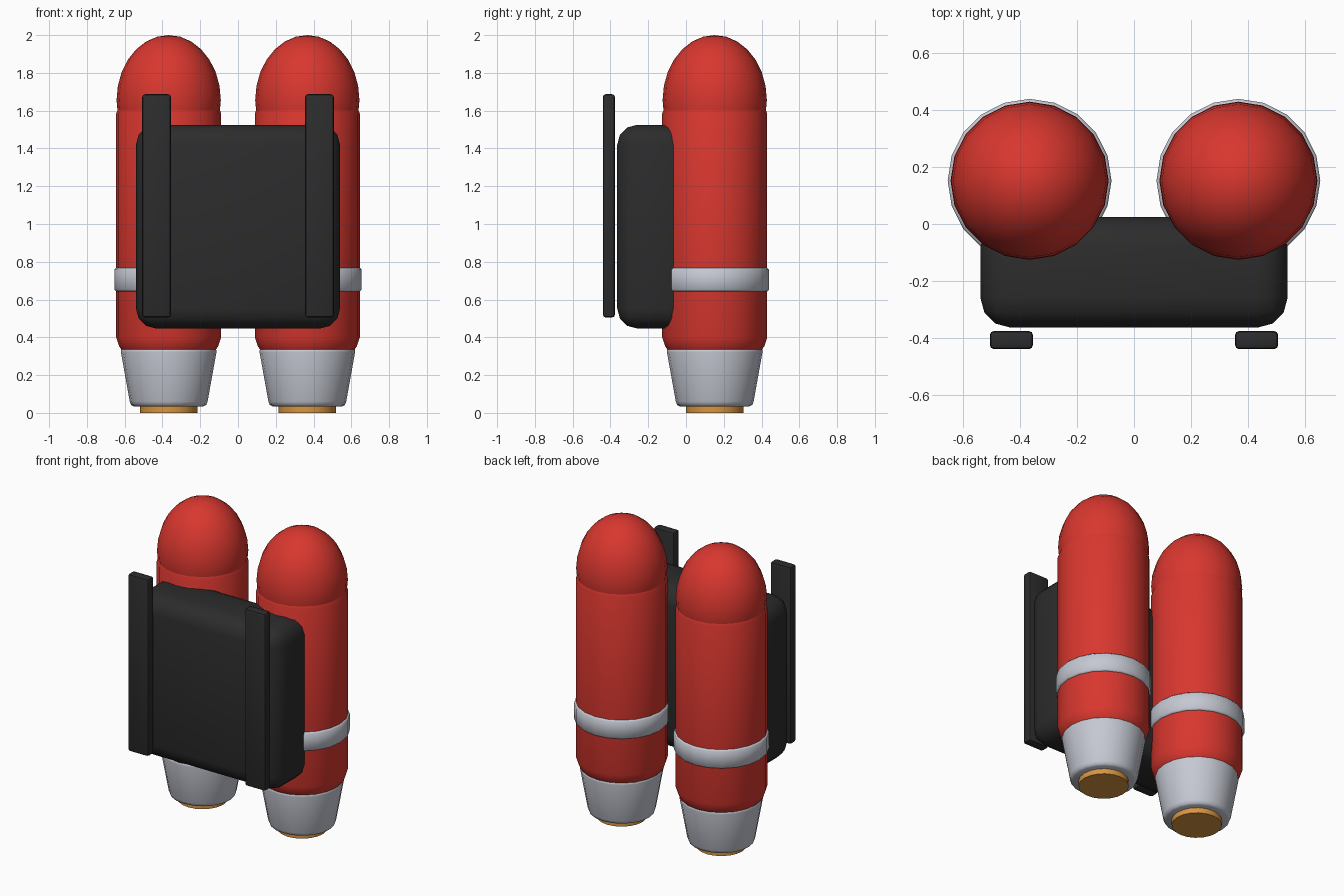
import bpy, bmesh, math

if "Cube" in bpy.data.objects:
    bpy.data.objects.remove(bpy.data.objects["Cube"])

TX, TY, SIDES = 0.367, 0.152, 20   # tank centre and side count


def material(name, rgb):
    m = bpy.data.materials.new(name)
    m.diffuse_color = (*rgb, 1)
    m.use_nodes = True
    m.node_tree.nodes["Principled BSDF"].inputs["Base Color"].default_value = m.diffuse_color
    return m


red = material("red paint", (0.69, 0.038, 0.028))
silver = material("silver metal", (0.56, 0.58, 0.65))
black = material("black rubber", (0.025, 0.025, 0.025))
amber = material("amber glow", (0.68, 0.30, 0.055))


def finish(name, bm, mat, angle=40):
    bmesh.ops.recalc_face_normals(bm, faces=bm.faces)
    me = bpy.data.meshes.new(name)
    bm.to_mesh(me)
    bm.free()
    ob = bpy.data.objects.new(name, me)
    bpy.context.collection.objects.link(ob)
    me.materials.append(mat)
    bpy.ops.object.select_all(action='DESELECT')
    ob.select_set(True)
    bpy.context.view_layer.objects.active = ob
    bpy.ops.object.shade_smooth_by_angle(angle=math.radians(angle))
    return ob


def lathe(name, profile, x, mat, angle=40):
    """Closed turned solid from (radius, z) points, capped at both ends."""
    bm = bmesh.new()
    rings = []
    for r, z in profile:
        rings.append([bm.verts.new((x + r * math.cos(2 * math.pi * i / SIDES),
                                    TY + r * math.sin(2 * math.pi * i / SIDES), z))
                      for i in range(SIDES)])
    for a, b in zip(rings, rings[1:]):
        for i in range(SIDES):
            j = (i + 1) % SIDES
            bm.faces.new((a[i], a[j], b[j], b[i]))
    bm.faces.new(rings[0])
    bm.faces.new(rings[-1])
    return finish(name, bm, mat, angle)


def box(name, lo, hi, bevel, segments, mat):
    bm = bmesh.new()
    bmesh.ops.create_cube(bm, size=1)
    for v in bm.verts:
        v.co = [(l + h) / 2 + c * (h - l) for l, h, c in zip(lo, hi, v.co)]
    bmesh.ops.bevel(bm, geom=bm.edges[:], offset=bevel, segments=segments,
                    profile=0.5, affect='EDGES')
    return finish(name, bm, mat)


for side, s in (("left", -1), ("right", 1)):
    x = s * TX
    # tank body with softened ends
    lathe(side + "_tank", [(0.25, 0.335), (0.262, 0.352), (0.278, 0.40),
                           (0.278, 1.585), (0.262, 1.625), (0.25, 1.64)], x, red)
    # domed cap
    bm = bmesh.new()
    bmesh.ops.create_uvsphere(bm, u_segments=SIDES, v_segments=14, radius=1)
    for v in bm.verts:
        v.co = (x + v.co.x * 0.276, TY + v.co.y * 0.276, 1.655 + v.co.z * 0.345)
    finish(side + "_dome", bm, red)
    # metal band
    lathe(side + "_band", [(0.278, 0.643), (0.288, 0.653), (0.288, 0.758),
                           (0.278, 0.768)], x, silver, 50)
    # tapered nozzle
    lathe(side + "_nozzle", [(0.185, 0.035), (0.199, 0.042), (0.206, 0.06),
                             (0.253, 0.322), (0.252, 0.334), (0.245, 0.34)], x, silver, 50)
    # exhaust disc
    lathe(side + "_exhaust", [(0.152, 0.0), (0.152, 0.06)], x, amber)
    # shoulder strap
    xs = sorted((s * 0.355, s * 0.507))
    box(side + "_strap", (xs[0], -0.44, 0.505), (xs[1], -0.376, 1.687), 0.015, 2, black)

# back pack block
box("pack", (-0.54, -0.364, 0.447), (0.54, 0.024, 1.525), 0.105, 3, black)
